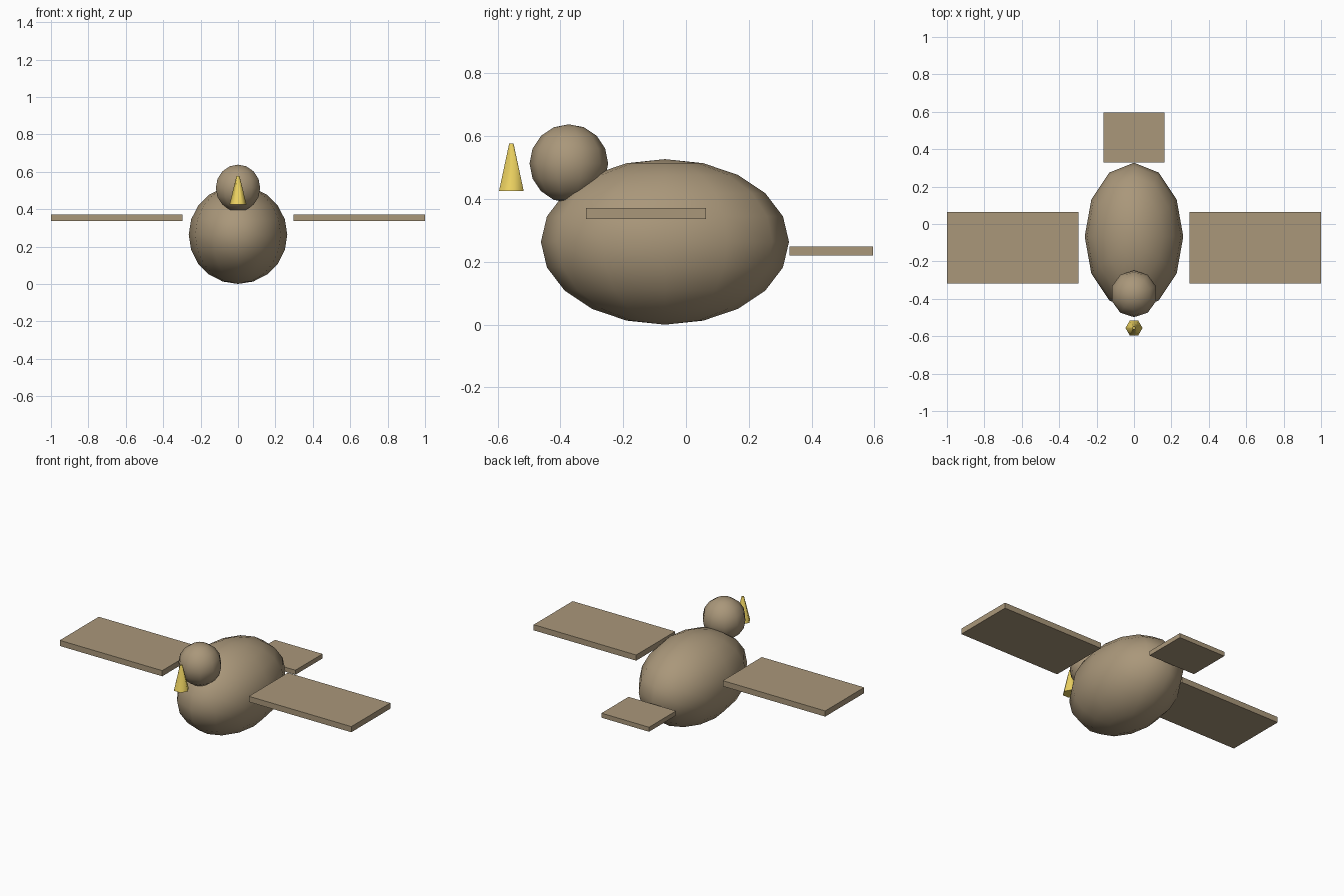
import bpy
from math import radians

if "Cube" in bpy.data.objects:
    bpy.data.objects.remove(bpy.data.objects["Cube"])


def material(name, rgb):
    m = bpy.data.materials.new(name)
    m.diffuse_color = (*rgb, 1)
    m.use_nodes = True
    m.node_tree.nodes["Principled BSDF"].inputs["Base Color"].default_value = m.diffuse_color
    return m


BROWN = material("brown", (0.40, 0.31, 0.195))
GOLD = material("gold", (0.85, 0.65, 0.12))


def finish(name, mat, smooth=False):
    ob = bpy.context.object
    ob.name = name
    bpy.ops.object.transform_apply(location=False, rotation=True, scale=True)
    ob.data.materials.append(mat)
    if smooth:
        bpy.ops.object.shade_smooth_by_angle(angle=radians(65))
    return ob


def ball(name, centre, radii, segments, rings):
    bpy.ops.mesh.primitive_uv_sphere_add(
        segments=segments, ring_count=rings, radius=1, location=centre)
    bpy.context.object.scale = radii
    return finish(name, BROWN, True)


def slab(name, low, high):
    centre = [(a + b) / 2 for a, b in zip(low, high)]
    bpy.ops.mesh.primitive_cube_add(size=1, location=centre)
    bpy.context.object.scale = [b - a for a, b in zip(low, high)]
    return finish(name, BROWN)


# Egg-shaped body and round head
ball("body", (0, -0.067, 0.2635), (0.2635, 0.395, 0.2635), 12, 10)
ball("head", (0, -0.373, 0.513), (0.125, 0.125, 0.125), 10, 8)

# Upright six-sided beak in front of the head
bpy.ops.mesh.primitive_cone_add(
    vertices=6, radius1=0.0455, radius2=0.008, depth=0.152,
    location=(0, -0.556, 0.501), rotation=(0, 0, radians(30)))
finish("beak", GOLD, True)

# Flat wings on both sides
for side, label in ((-1, "left"), (1, "right")):
    x0, x1 = sorted((side * 0.297, side * 1.0))
    slab(label + "_wing", (x0, -0.318, 0.336), (x1, 0.064, 0.371))

# Flat tail behind the body
slab("tail", (-0.163, 0.33, 0.221), (0.163, 0.595, 0.249))
